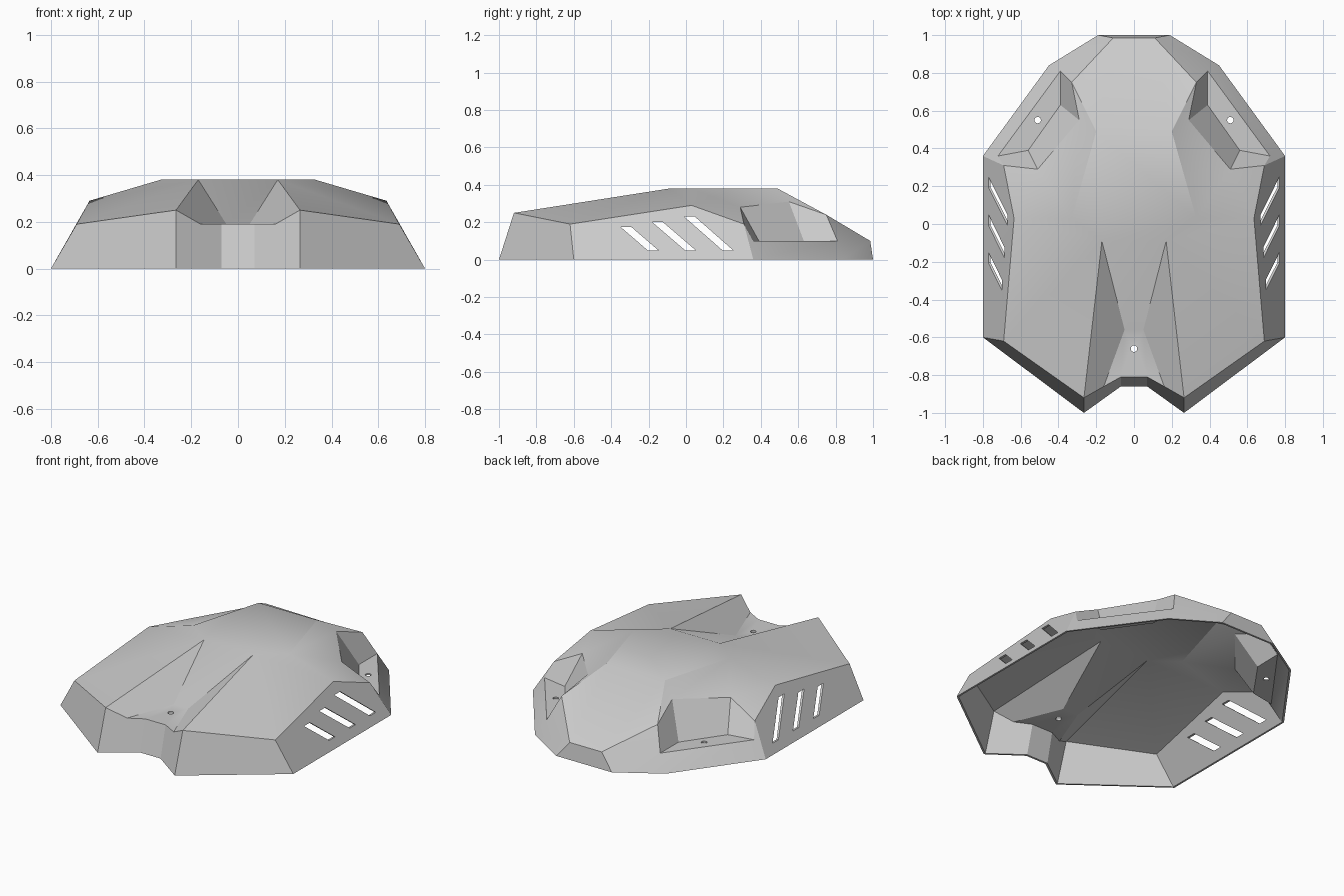
import bpy, bmesh, math
from mathutils import Matrix, Vector

if "Cube" in bpy.data.objects:
    bpy.data.objects.remove(bpy.data.objects["Cube"])

grey = bpy.data.materials.new("plain grey")
grey.use_nodes = True
grey.diffuse_color = (0.6, 0.6, 0.6, 1)
grey.node_tree.nodes["Principled BSDF"].inputs["Base Color"].default_value = grey.diffuse_color

# Corner points of the left half
points = dict(
    notch_base=(.07, -.86, 0), tip_base=(.265, -1, 0), front_base=(.8, -.6, 0),
    side_base=(.8, .36, 0), corner_base=(.45, .84, 0), tail_base=(.19, 1, 0),
    notch=(.07, -.81, .19), gutter=(.16, -.86, .19), valley=(.05, -.56, .19),
    tip=(.265, -.92, .25), shoulder=(.69, -.62, .19), peak=(.635, .03, .29),
    side_rear=(.69, .31, .19), tail=(.11, .985, .1),
    ridge=(.17, -.09, .38), top_side=(.33, .03, .38), top_rear=(.2, .49, .38),
    wall_back=(.33, .75, .24), wall_mid=(.29, .55, .31), wall_front=(.51, .29, .28),
    floor_out=(.72, .36, .1), floor_back=(.39, .81, .1),
    floor_mid=(.39, .63, .1), floor_front=(.56, .39, .1))

# Panels that appear on both sides
side_panels = [
    "tip_base front_base shoulder tip", "front_base side_base side_rear peak shoulder",
    "side_base floor_out side_rear", "side_base corner_base floor_back floor_out",
    "corner_base tail_base tail floor_back", "tail wall_back floor_back",
    "floor_out floor_back floor_mid floor_front", "floor_back wall_back wall_mid floor_mid",
    "floor_mid wall_mid wall_front floor_front", "floor_front wall_front side_rear floor_out",
    "top_rear tail wall_back", "top_rear wall_back wall_mid", "top_side top_rear wall_mid",
    "top_side wall_mid wall_front", "top_side wall_front peak", "peak wall_front side_rear",
    "ridge top_side peak", "ridge peak shoulder", "ridge shoulder tip",
    "ridge tip gutter valley", "valley gutter notch", "tip_base tip gutter notch notch_base"]
# Half outlines of the panels that cross the middle
middle_panels = [
    "ridge top_side top_rear", "top_rear tail", "tail tail_base",
    "ridge valley", "valley notch", "notch notch_base"]


def make_object(name, bm):
    mesh = bpy.data.meshes.new(name)
    bm.to_mesh(mesh)
    bm.free()
    obj = bpy.data.objects.new(name, mesh)
    bpy.context.collection.objects.link(obj)
    mesh.materials.append(grey)
    return obj


# Thin folded shell
bm = bmesh.new()
left = {n: bm.verts.new(p) for n, p in points.items()}
right = {n: bm.verts.new((-p[0], p[1], p[2])) for n, p in points.items()}
for panel in side_panels:
    names = panel.split()
    bm.faces.new([left[n] for n in names])
    bm.faces.new([right[n] for n in reversed(names)])
for panel in middle_panels:
    names = panel.split()
    bm.faces.new([left[n] for n in names] + [right[n] for n in reversed(names)])
bmesh.ops.recalc_face_normals(bm, faces=bm.faces)
roof = max(bm.faces, key=lambda f: f.calc_center_median().z)
if roof.normal.z < 0:
    bmesh.ops.reverse_faces(bm, faces=bm.faces)
shell = make_object("body_shell", bm)
bpy.context.view_layer.objects.active = shell
shell.select_set(True)
solid = shell.modifiers.new("thickness", "SOLIDIFY")
solid.thickness = .014
solid.offset = -1
bpy.ops.object.modifier_apply(modifier=solid.name)
for v in shell.data.vertices:
    v.co.z = max(v.co.z, 0)

# Cutters for the side vents and the three mounting holes
cutters = []
for y_top, z_top, y_low in ((-.35, .175, -.205), (-.18, .2, -.005), (-.01, .23, .195)):
    bm = bmesh.new()
    outline = [(y_top, z_top), (y_top + .057, z_top), (y_low + .057, .05), (y_low, .05)]
    face = bm.faces.new([bm.verts.new((-1, y, z)) for y, z in outline])
    extruded = bmesh.ops.extrude_face_region(bm, geom=[face])["geom"]
    bmesh.ops.translate(bm, vec=Vector((2, 0, 0)),
                        verts=[g for g in extruded if isinstance(g, bmesh.types.BMVert)])
    bmesh.ops.recalc_face_normals(bm, faces=bm.faces)
    cutters.append(make_object("vent_cutter", bm))
for x, y in ((.51, .55), (-.51, .55), (0, -.66)):
    bm = bmesh.new()
    bmesh.ops.create_cone(bm, cap_ends=True, segments=20, radius1=.017, radius2=.017,
                          depth=.6, matrix=Matrix.Translation((x, y, .2)))
    cutters.append(make_object("hole_cutter", bm))
for cutter in cutters:
    cut = shell.modifiers.new("cut", "BOOLEAN")
    cut.operation = "DIFFERENCE"
    cut.solver = "EXACT"
    cut.object = cutter
    bpy.ops.object.modifier_apply(modifier=cut.name)
    bpy.data.objects.remove(cutter)

bpy.ops.object.shade_smooth_by_angle(angle=math.radians(32))
